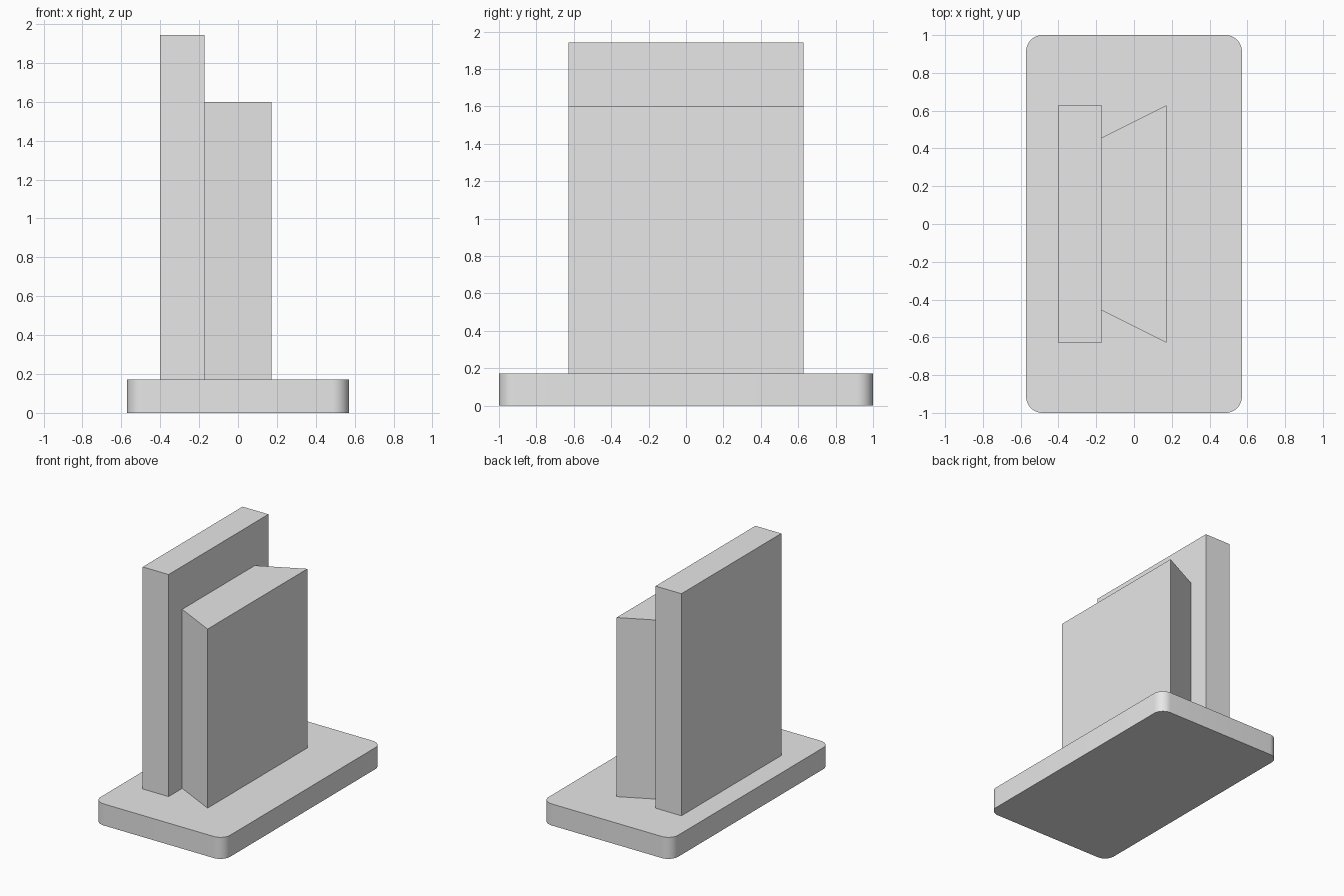
import bpy, bmesh, math

cube = bpy.data.objects.get("Cube")
if cube:
    bpy.data.objects.remove(cube, do_unlink=True)

grey = bpy.data.materials.new("plain grey")
grey.use_nodes = True
colour = (0.8, 0.8, 0.8, 1)
grey.diffuse_color = colour
grey.node_tree.nodes["Principled BSDF"].inputs["Base Color"].default_value = colour


def prism(name, outline, bottom, top):
    """Extrude a plan outline upwards into a solid object."""
    bm = bmesh.new()
    face = bm.faces.new([bm.verts.new((x, y, bottom)) for x, y in outline])
    result = bmesh.ops.extrude_face_region(bm, geom=[face])
    verts = [v for v in result["geom"] if isinstance(v, bmesh.types.BMVert)]
    bmesh.ops.translate(bm, verts=verts, vec=(0, 0, top - bottom))
    bmesh.ops.recalc_face_normals(bm, faces=bm.faces)
    mesh = bpy.data.meshes.new(name)
    bm.to_mesh(mesh)
    bm.free()
    mesh.materials.append(grey)
    obj = bpy.data.objects.new(name, mesh)
    bpy.context.collection.objects.link(obj)
    return obj


def rounded_rectangle(half_x, half_y, radius, steps=12):
    points = []
    for quarter, (sx, sy) in enumerate([(1, 1), (-1, 1), (-1, -1), (1, -1)]):
        for i in range(steps + 1):
            a = math.pi / 2 * (quarter + i / steps)
            points.append((sx * (half_x - radius) + radius * math.cos(a),
                           sy * (half_y - radius) + radius * math.sin(a)))
    return points


BASE_TOP = 0.172

# Base plate with rounded vertical corners
base = prism("base_plate", rounded_rectangle(0.571, 1.0, 0.086), 0, BASE_TOP)
bpy.context.view_layer.objects.active = base
base.select_set(True)
bpy.ops.object.shade_smooth_by_angle(angle=math.radians(30))

# Tall rectangular slab
prism("tall_slab", [(-0.4, -0.629), (-0.172, -0.629),
                    (-0.172, 0.629), (-0.4, 0.629)], BASE_TOP, 1.943)

# Shorter dovetail block, narrow side against the slab
prism("dovetail_block", [(-0.172, -0.457), (0.172, -0.629),
                         (0.172, 0.629), (-0.172, 0.457)], BASE_TOP, 1.6)
